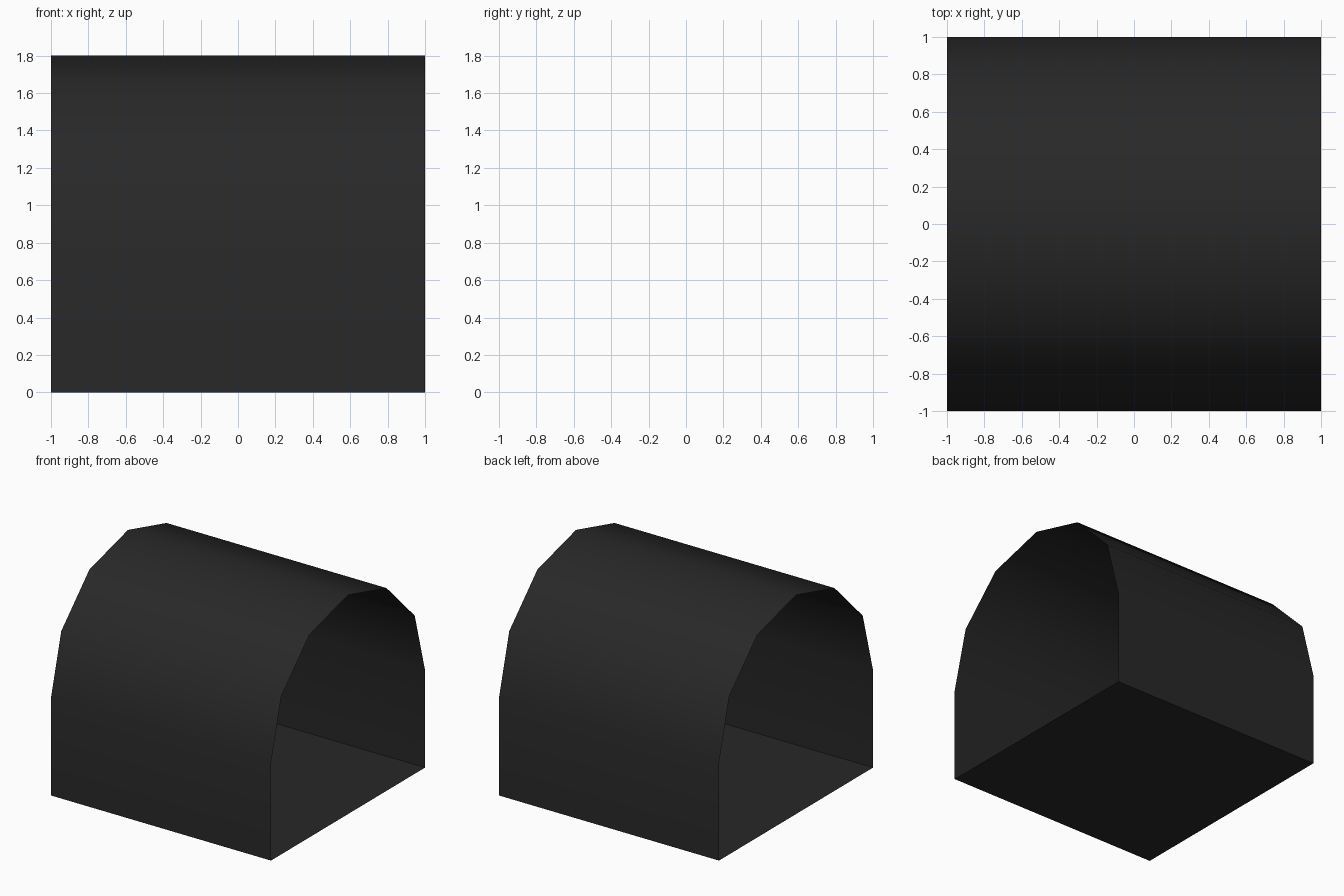
import bpy, bmesh, math

if "Cube" in bpy.data.objects:
    bpy.data.objects.remove(bpy.data.objects["Cube"])

# Single near-black colour
black = bpy.data.materials.new("matte_black")
black.diffuse_color = (0.021, 0.021, 0.021, 1)
black.use_nodes = True
black.node_tree.nodes["Principled BSDF"].inputs["Base Color"].default_value = black.diffuse_color

HALF, WALL, SEGMENTS = 1.0, 0.8, 6

# Cross-section in (y, z): floor corners, wall tops and a six-sided half-round arch
profile = [(-HALF, 0)]
for i in range(SEGMENTS + 1):
    a = math.pi * (1 - i / SEGMENTS)
    profile.append((HALF * math.cos(a), WALL + HALF * math.sin(a)))
profile.append((HALF, 0))

# Open-ended thin shell: sweep the closed cross-section along x
bm = bmesh.new()
left = [bm.verts.new((-HALF, y, z)) for y, z in profile]
right = [bm.verts.new((HALF, y, z)) for y, z in profile]
n = len(profile)
for i in range(n):
    j = (i + 1) % n
    bm.faces.new((left[i], right[i], right[j], left[j]))

mesh = bpy.data.meshes.new("arched_tunnel_shell")
bm.to_mesh(mesh)
bm.free()
shell = bpy.data.objects.new("arched_tunnel_shell", mesh)
bpy.context.collection.objects.link(shell)
mesh.materials.append(black)

# Smooth arch, sharp floor corners
bpy.context.view_layer.objects.active = shell
shell.select_set(True)
bpy.ops.object.shade_smooth_by_angle(angle=math.radians(40))
